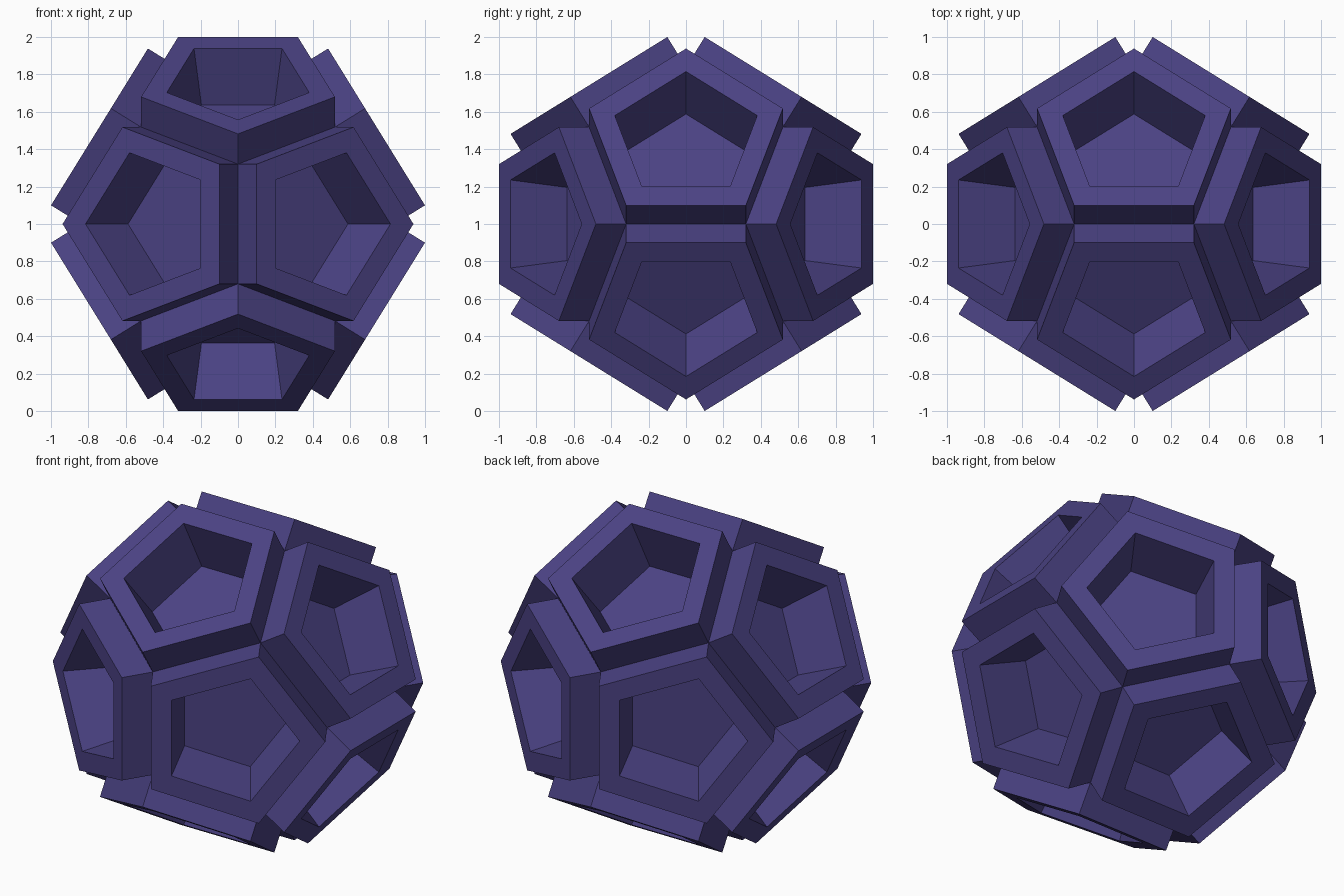
import bpy, bmesh, math
from mathutils import Vector

if "Cube" in bpy.data.objects:
    bpy.data.objects.remove(bpy.data.objects["Cube"])

PHI = (1 + math.sqrt(5)) / 2
UNIT = 0.518                      # half-size of the dodecahedron's inner cube
# (push along the face normal, scale about the face centre) for each extrusion
STEPS = [(0.19, 1.0), (0.0, 0.735), (-0.322, 0.61 / 0.735)]

bm = bmesh.new()

# Core dodecahedron: cube corners plus three rectangles, wrapped in a hull
signs = (-1, 1)
points = [(x, y, z) for x in signs for y in signs for z in signs]
for s in signs:
    for t in signs:
        a, b = s * PHI, t / PHI
        points += [(0, a, b), (b, 0, a), (a, b, 0)]
for p in points:
    bm.verts.new(Vector(p) * UNIT)
bmesh.ops.convex_hull(bm, input=bm.verts[:])
bmesh.ops.dissolve_limit(bm, angle_limit=0.05, verts=bm.verts[:], edges=bm.edges[:])
bmesh.ops.recalc_face_normals(bm, faces=bm.faces[:])

# Raised panel, rim and tapered pocket on every face
faces = bm.faces[:]
for push, scale in STEPS:
    faces = bmesh.ops.extrude_discrete_faces(bm, faces=faces)["faces"]
    for f in faces:
        f.normal_update()
        centre = f.calc_center_median()
        normal = centre.normalized()
        for v in f.verts:
            v.co = centre + (v.co - centre) * scale + normal * push
bmesh.ops.recalc_face_normals(bm, faces=bm.faces[:])

mesh = bpy.data.meshes.new("panelled_ball")
bm.to_mesh(mesh)
bm.free()
ball = bpy.data.objects.new("panelled_ball", mesh)
ball.location.z = 1
bpy.context.collection.objects.link(ball)

# Indigo surface
mat = bpy.data.materials.new("indigo")
mat.diffuse_color = (0.07, 0.055, 0.23, 1)
mat.use_nodes = True
mat.node_tree.nodes["Principled BSDF"].inputs["Base Color"].default_value = mat.diffuse_color
mesh.materials.append(mat)
